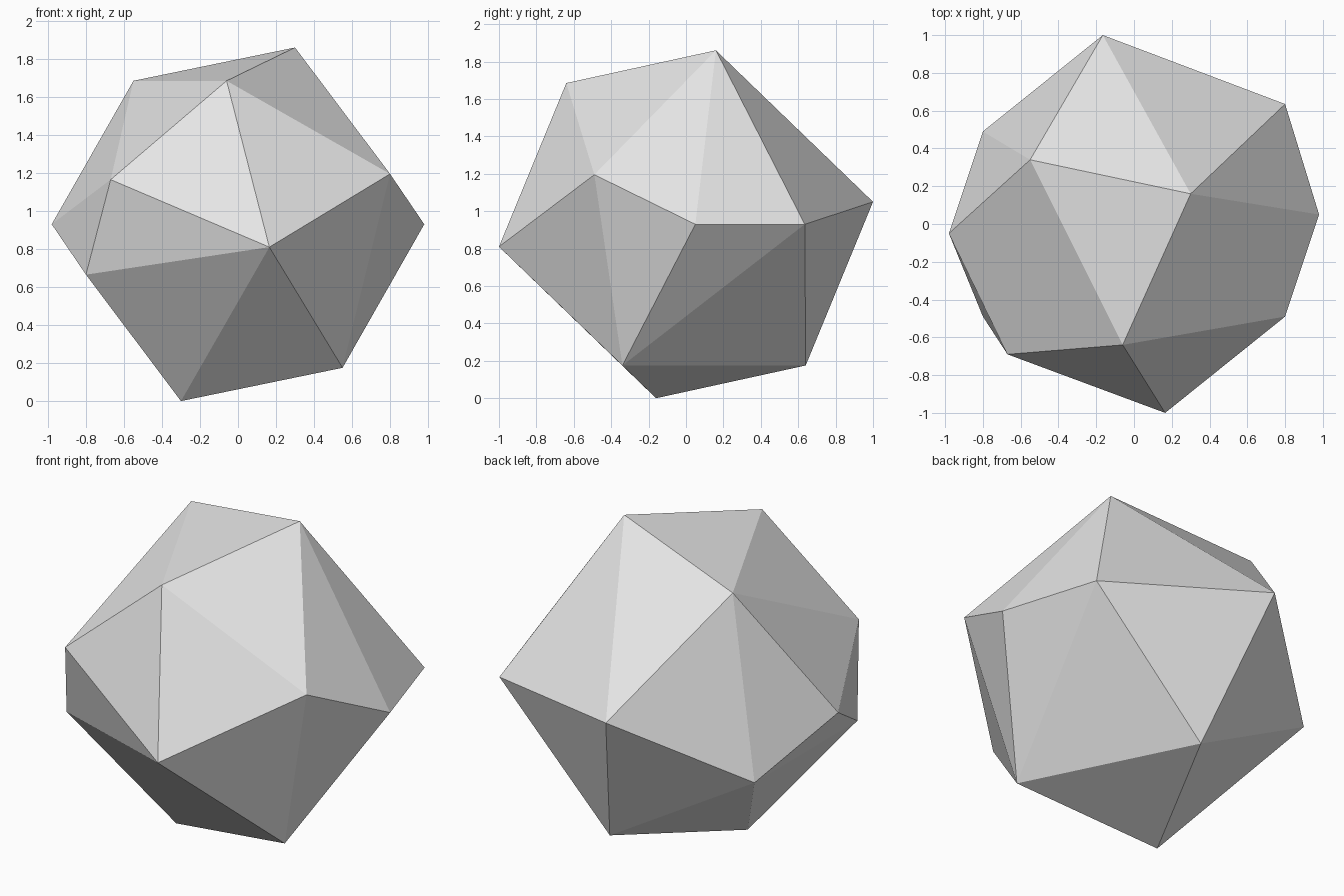
import bpy
import bmesh
from mathutils import Vector

cube = bpy.data.objects.get("Cube")
if cube:
    bpy.data.objects.remove(cube, do_unlink=True)

# Plain grey material
grey = bpy.data.materials.new("plain_grey")
grey.use_nodes = True
colour = (0.8, 0.8, 0.8, 1)
grey.diffuse_color = colour
grey.node_tree.nodes["Principled BSDF"].inputs["Base Color"].default_value = colour

# Corners measured from the centre: most come in opposite pairs
centre = Vector((0, 0, 0.93))
paired = [
    (0.30, 0.16, 0.93),     # top and bottom tips
    (-0.06, -0.64, 0.755),  # upper front and lower back
    (-0.55, 0.34, 0.755),   # upper right and lower left
    (0.80, -0.49, 0.265),   # front left and back right
    (0.98, 0.05, 0.0),      # left and right
    (0.165, -1.0, -0.12),   # front and back
]
single = [
    (-0.67, -0.69, 0.235),  # front right, upper
    (-0.80, -0.49, -0.265), # front right, lower
    (0.80, 0.635, 0.0),     # back left
]

# Faceted stone: flat faces wrapped around the corners
bm = bmesh.new()
for point in paired:
    for sign in (1, -1):
        bm.verts.new(centre + sign * Vector(point))
for point in single:
    bm.verts.new(centre + Vector(point))
bmesh.ops.convex_hull(bm, input=bm.verts[:])
bmesh.ops.recalc_face_normals(bm, faces=bm.faces[:])

mesh = bpy.data.meshes.new("faceted_stone")
bm.to_mesh(mesh)
bm.free()
mesh.materials.append(grey)
stone = bpy.data.objects.new("faceted_stone", mesh)
bpy.context.collection.objects.link(stone)
